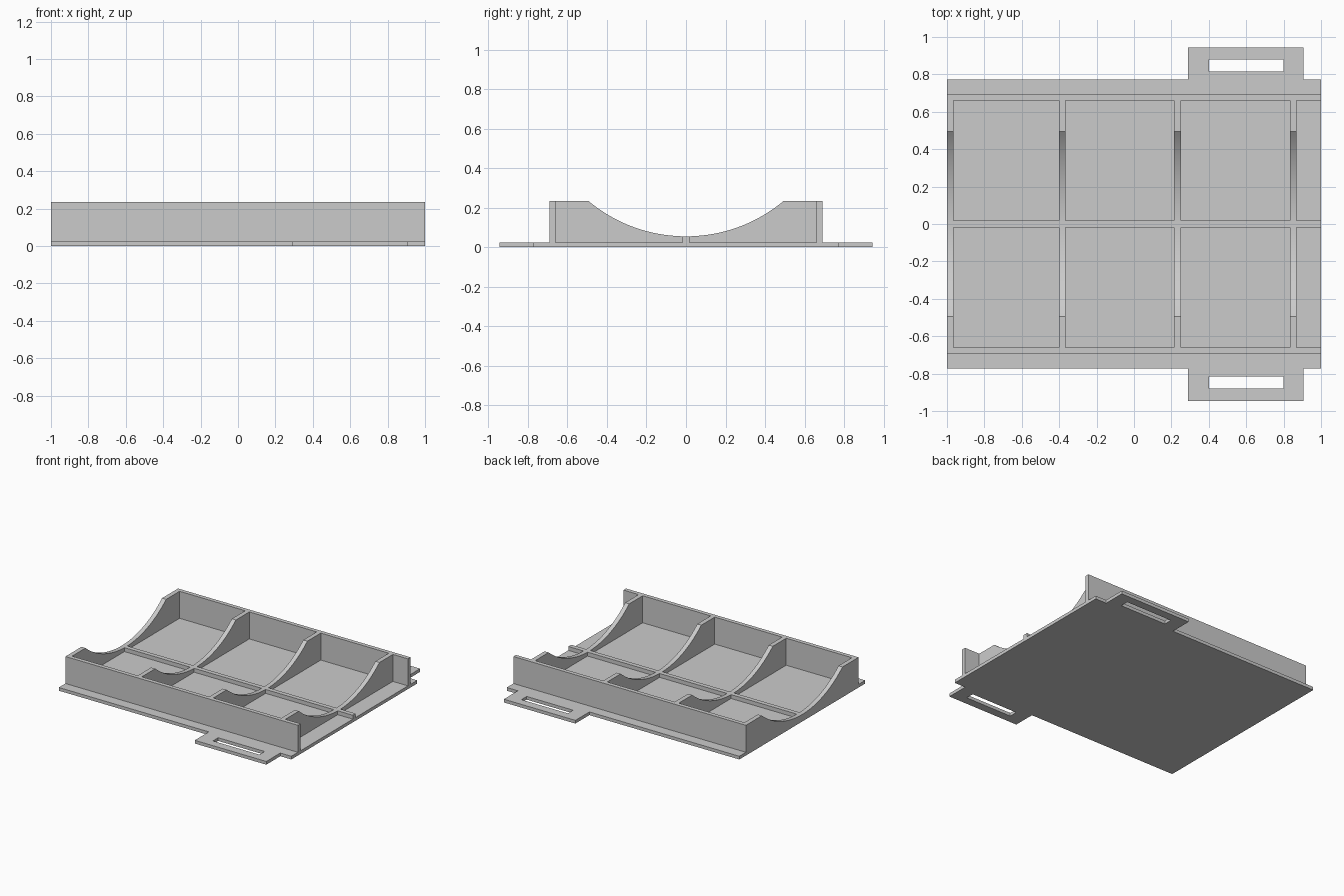
import bpy, bmesh, math

cube = bpy.data.objects.get("Cube")
if cube:
    bpy.data.objects.remove(cube, do_unlink=True)

GREY = (0.6, 0.6, 0.6, 1)
grey = bpy.data.materials.new("light grey")
grey.use_nodes = True
grey.diffuse_color = GREY
grey.node_tree.nodes["Principled BSDF"].inputs["Base Color"].default_value = GREY

BASE_TOP, WALL_TOP, ARC_LOW = 0.025, 0.235, 0.055
WALL_OUT, WALL_IN, ARC_HALF = 0.692, 0.66, 0.495
THICK = 0.035


def extruded(name, points, direction):
    """Solid made by sweeping a closed outline along a direction."""
    bm = bmesh.new()
    face = bm.faces.new([bm.verts.new(p) for p in points])
    swept = bmesh.ops.extrude_face_region(bm, geom=[face])["geom"]
    verts = [g for g in swept if isinstance(g, bmesh.types.BMVert)]
    bmesh.ops.translate(bm, verts=verts, vec=direction)
    bmesh.ops.recalc_face_normals(bm, faces=bm.faces[:])
    mesh = bpy.data.meshes.new(name)
    bm.to_mesh(mesh)
    bm.free()
    mesh.materials.append(grey)
    obj = bpy.data.objects.new(name, mesh)
    bpy.context.collection.objects.link(obj)
    return obj


def cut_box(target, x0, x1, y0, y1):
    """Cut a vertical rectangular opening right through a part."""
    outline = [(x0, y0, -0.5), (x1, y0, -0.5), (x1, y1, -0.5), (x0, y1, -0.5)]
    cutter = extruded("cutter", outline, (0, 0, 1))
    cutter.hide_render = True
    mod = target.modifiers.new("opening", 'BOOLEAN')
    mod.operation, mod.solver, mod.object = 'DIFFERENCE', 'EXACT', cutter
    bpy.context.view_layer.objects.active = target
    bpy.ops.object.modifier_apply(modifier=mod.name)
    bpy.data.objects.remove(cutter, do_unlink=True)


# Base plate with a strap tab on each long edge
half = [(1, 0.773), (0.905, 0.773), (0.905, 0.945), (0.29, 0.945), (0.29, 0.773), (-1, 0.773)]
outline = half + [(x, -y) for x, y in reversed(half)]
base = extruded("base_plate", [(x, y, 0) for x, y in outline], (0, 0, BASE_TOP))
for lo, hi in ((0.815, 0.88), (-0.88, -0.815)):
    cut_box(base, 0.4, 0.8, lo, hi)

# Cradle: end-to-end profile with a round trough
rise = WALL_TOP - ARC_LOW
radius = (ARC_HALF ** 2 + rise ** 2) / (2 * rise)
sweep = math.asin(ARC_HALF / radius)
steps = 40
profile = [(-WALL_OUT, BASE_TOP), (-WALL_OUT, WALL_TOP)]
for i in range(steps + 1):
    a = sweep * (2 * i / steps - 1)
    profile.append((radius * math.sin(a), ARC_LOW + radius * (1 - math.cos(a))))
profile += [(WALL_OUT, WALL_TOP), (WALL_OUT, BASE_TOP)]
cradle = extruded("cradle_frame", [(-1, y, z) for y, z in profile], (2, 0, 0))

# Pockets between the ribs leave the side walls, ribs and centre spine
ribs = [-1, -0.4, 0.215, 0.835]
ends = ribs[1:] + [1.2]
for start, end in zip(ribs, ends):
    for lo, hi in ((THICK / 2, WALL_IN), (-WALL_IN, -THICK / 2)):
        cut_box(cradle, start + THICK, end, lo, hi)

# Smooth the trough and keep the corners crisp
for obj in (base, cradle):
    bpy.ops.object.select_all(action='DESELECT')
    obj.select_set(True)
    bpy.context.view_layer.objects.active = obj
    bpy.ops.object.shade_smooth_by_angle(angle=math.radians(20))
